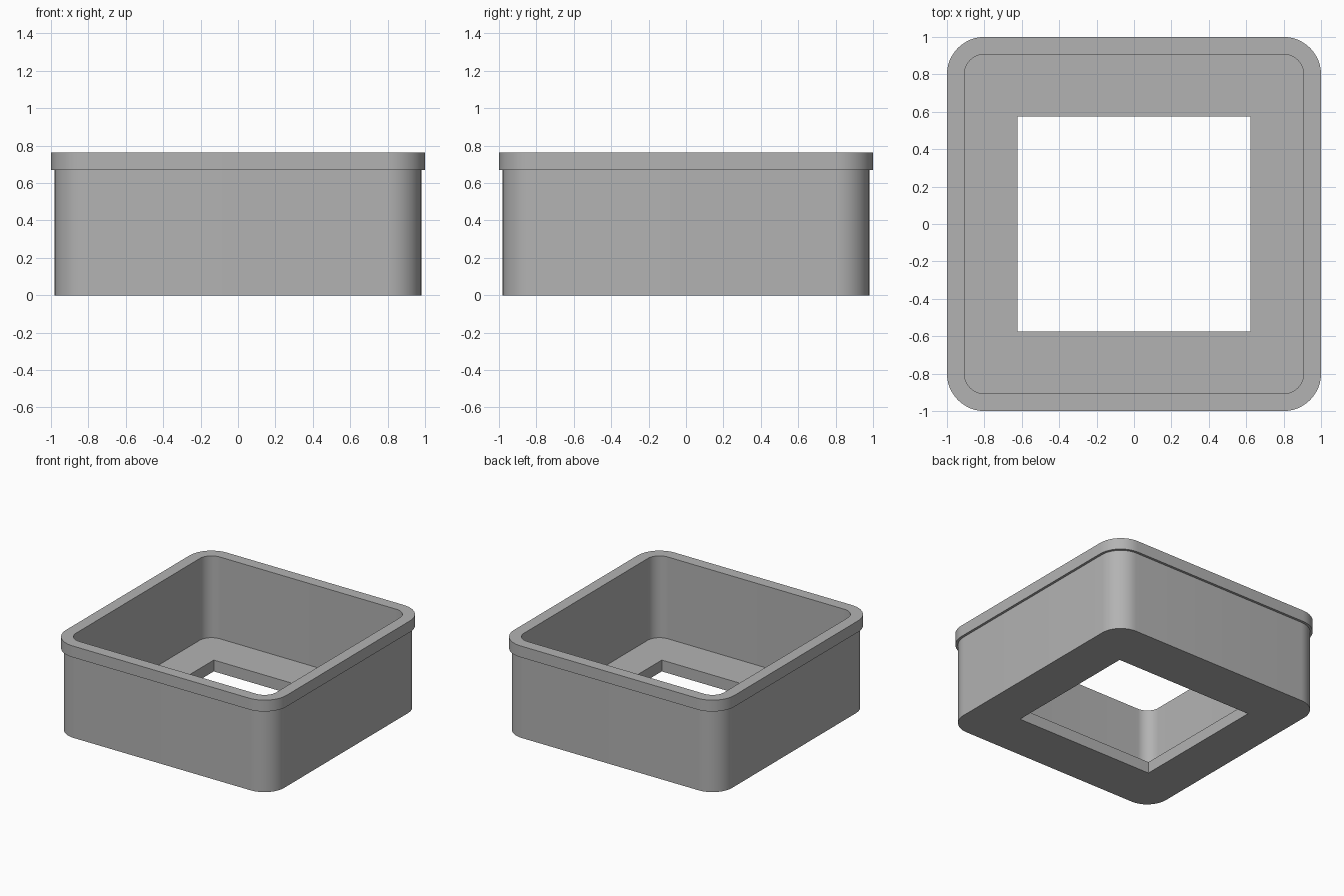
import bpy
import bmesh
from math import sin, cos, pi

cube = bpy.data.objects.get("Cube")
if cube:
    bpy.data.objects.remove(cube, do_unlink=True)

HEIGHT, RIM_BASE, FLOOR = 0.763, 0.67, 0.093
STEPS = 12  # segments per rounded corner


def rounded_ring(bm, half_x, half_y, radius, z):
    """Loop of vertices around a rounded rectangle."""
    ring = []
    for corner, (sx, sy) in enumerate([(1, 1), (-1, 1), (-1, -1), (1, -1)]):
        for step in range(STEPS + 1):
            a = (corner + step / STEPS) * pi / 2
            x = sx * (half_x - radius) + radius * cos(a)
            y = sy * (half_y - radius) + radius * sin(a)
            ring.append(bm.verts.new((x, y, z)))
    return ring


# Cross-section from the bottom edge, over the rim, down to the floor opening
sections = [
    (0.98, 0.98, 0.18, 0),
    (0.98, 0.98, 0.18, RIM_BASE),
    (1, 1, 0.2, RIM_BASE),
    (1, 1, 0.2, HEIGHT),
    (0.907, 0.907, 0.107, HEIGHT),
    (0.907, 0.907, 0.107, FLOOR),
    (0.622, 0.575, 0, FLOOR),
    (0.622, 0.575, 0, 0),
]

bm = bmesh.new()
rings = [rounded_ring(bm, *s) for s in sections]
for lower, upper in zip(rings, rings[1:] + rings[:1]):
    for i in range(len(lower)):
        j = (i + 1) % len(lower)
        bm.faces.new((lower[i], lower[j], upper[j], upper[i]))

# Collapse the sharp corners of the opening
bmesh.ops.remove_doubles(bm, verts=bm.verts[:], dist=0.0001)
bmesh.ops.recalc_face_normals(bm, faces=bm.faces[:])

mesh = bpy.data.meshes.new("open_box")
bm.to_mesh(mesh)
bm.free()
box = bpy.data.objects.new("open_box", mesh)
bpy.context.collection.objects.link(box)

# Plain grey material
grey = bpy.data.materials.new("light_grey")
grey.use_nodes = True
color = (0.45, 0.45, 0.45, 1)
grey.diffuse_color = color
grey.node_tree.nodes["Principled BSDF"].inputs["Base Color"].default_value = color
mesh.materials.append(grey)

# Smooth rounded corners, crisp edges
bpy.context.view_layer.objects.active = box
box.select_set(True)
bpy.ops.object.shade_smooth_by_angle(angle=pi / 6)
